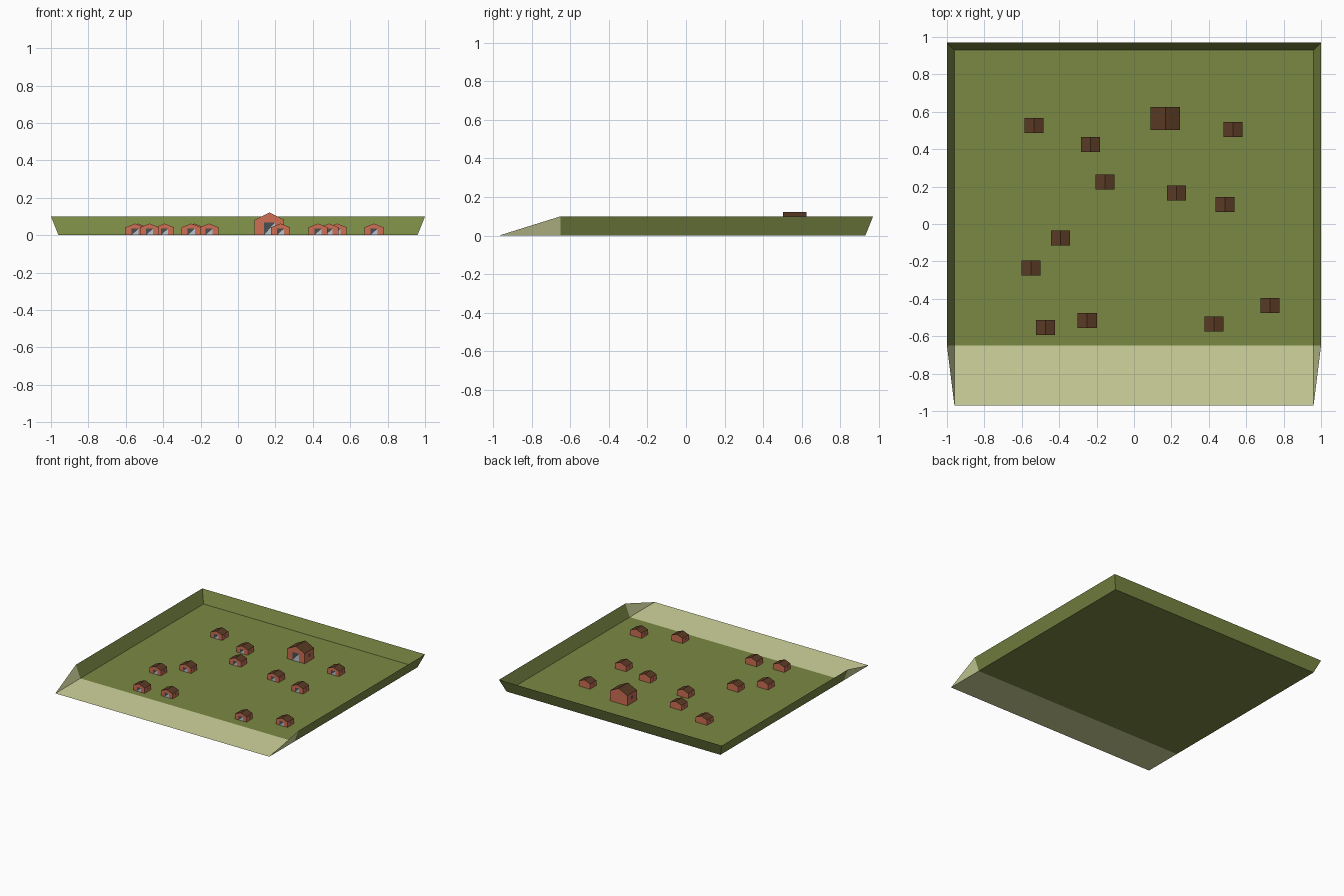
import bpy, bmesh

if "Cube" in bpy.data.objects:
    bpy.data.objects.remove(bpy.data.objects["Cube"])


def srgb(r, g, b):
    lin = lambda c: (c / 255 / 12.92) if c < 11 else ((c / 255 + 0.055) / 1.055) ** 2.4
    return (lin(r), lin(g), lin(b), 1.0)


def material(name, rgb):
    m = bpy.data.materials.new(name)
    m.diffuse_color = srgb(*rgb)
    m.use_nodes = True
    m.node_tree.nodes["Principled BSDF"].inputs["Base Color"].default_value = m.diffuse_color
    return m


GRASS = material("olive grass", (122, 136, 68))
SAND = material("pale sand", (208, 213, 156))
BRICK = material("red clay wall", (205, 110, 84))
ROOF = material("dark brown roof", (90, 58, 36))
DARK = material("dark grey door", (75, 77, 80))
LIGHT = material("light grey door", (185, 195, 200))


def build(name, polys, mats):
    """polys: list of (corner list, material index)"""
    bm = bmesh.new()
    for pts, mi in polys:
        f = bm.faces.new([bm.verts.new(p) for p in pts])
        f.material_index = mi
    bmesh.ops.remove_doubles(bm, verts=bm.verts, dist=1e-5)
    me = bpy.data.meshes.new(name)
    bm.to_mesh(me)
    bm.free()
    for m in mats:
        me.materials.append(m)
    return me


def place(name, me, x=0, y=0, z=0):
    ob = bpy.data.objects.new(name, me)
    ob.location = (x, y, z)
    bpy.context.collection.objects.link(ob)
    return ob


# Ground: open tray with flared walls and a sandy strip at the front
B, T, H = 0.96, 1.0, 0.1          # half width at floor, at rim, rim height
F, S, BK, BT = -0.97, -0.65, 0.93, 0.97
tray = [
    ([(-B, S, 0), (B, S, 0), (B, BK, 0), (-B, BK, 0)], 0),
    ([(-B, F, 0), (B, F, 0), (B, S, 0), (-B, S, 0)], 1),
    ([(-B, BK, 0), (B, BK, 0), (T, BT, H), (-T, BT, H)], 0),
    ([(B, S, 0), (T, S, H), (T, BT, H), (B, BK, 0)], 0),
    ([(-B, BK, 0), (-T, BT, H), (-T, S, H), (-B, S, 0)], 0),
    ([(B, F, 0), (T, S, H), (B, S, 0)], 1),
    ([(-B, F, 0), (-B, S, 0), (-T, S, H)], 1),
]
place("ground_tray", build("ground_tray", tray, [GRASS, SAND]))


# House: gabled prism with a two-tone door in front and a window on each side
def house_mesh(name, w, d, eave, ridge):
    a, b = w / 2, d / 2
    gable = [(-a, 0), (a, 0), (a, eave), (0, ridge), (-a, eave)]
    polys = [([(x, -b, z) for x, z in gable], 0),
             ([(x, b, z) for x, z in reversed(gable)], 0)]
    for i in range(5):
        (x0, z0), (x1, z1) = gable[i], gable[(i + 1) % 5]
        polys.append(([(x0, -b, z0), (x0, b, z0), (x1, b, z1), (x1, -b, z1)],
                      1 if i in (2, 3) else 0))
    e = 0.0012
    k, h = a * 0.37, eave * 0.82
    polys += [([(-k, -b - e, 0), (k, -b - e, h), (-k, -b - e, h)], 2),
              ([(-k, -b - e, 0), (k, -b - e, 0), (k, -b - e, h)], 3)]
    for s in (-1, 1):
        x, y = s * (a + e), s * b * 0.2
        polys.append(([(x, -y, eave * 0.42), (x, y, eave * 0.42),
                       (x, y, eave * 0.75), (x, -y, eave * 0.75)], 2))
    return build(name, polys, [BRICK, ROOF, DARK, LIGHT])


place("large_house", house_mesh("large_house", 0.157, 0.121, 0.082, 0.121),
      0.168, 0.564, 0.0004)

small = house_mesh("small_house", 0.102, 0.08, 0.042, 0.062)
spots = [(-0.535, 0.527), (-0.233, 0.425), (-0.155, 0.225), (0.227, 0.166),
         (0.53, 0.505), (0.487, 0.104), (-0.393, -0.075), (-0.55, -0.235),
         (-0.473, -0.553), (-0.25, -0.516), (0.428, -0.535), (0.727, -0.436)]
for i, (x, y) in enumerate(spots):
    place(f"small_house_{i + 1}", small, x, y, 0.0004)
